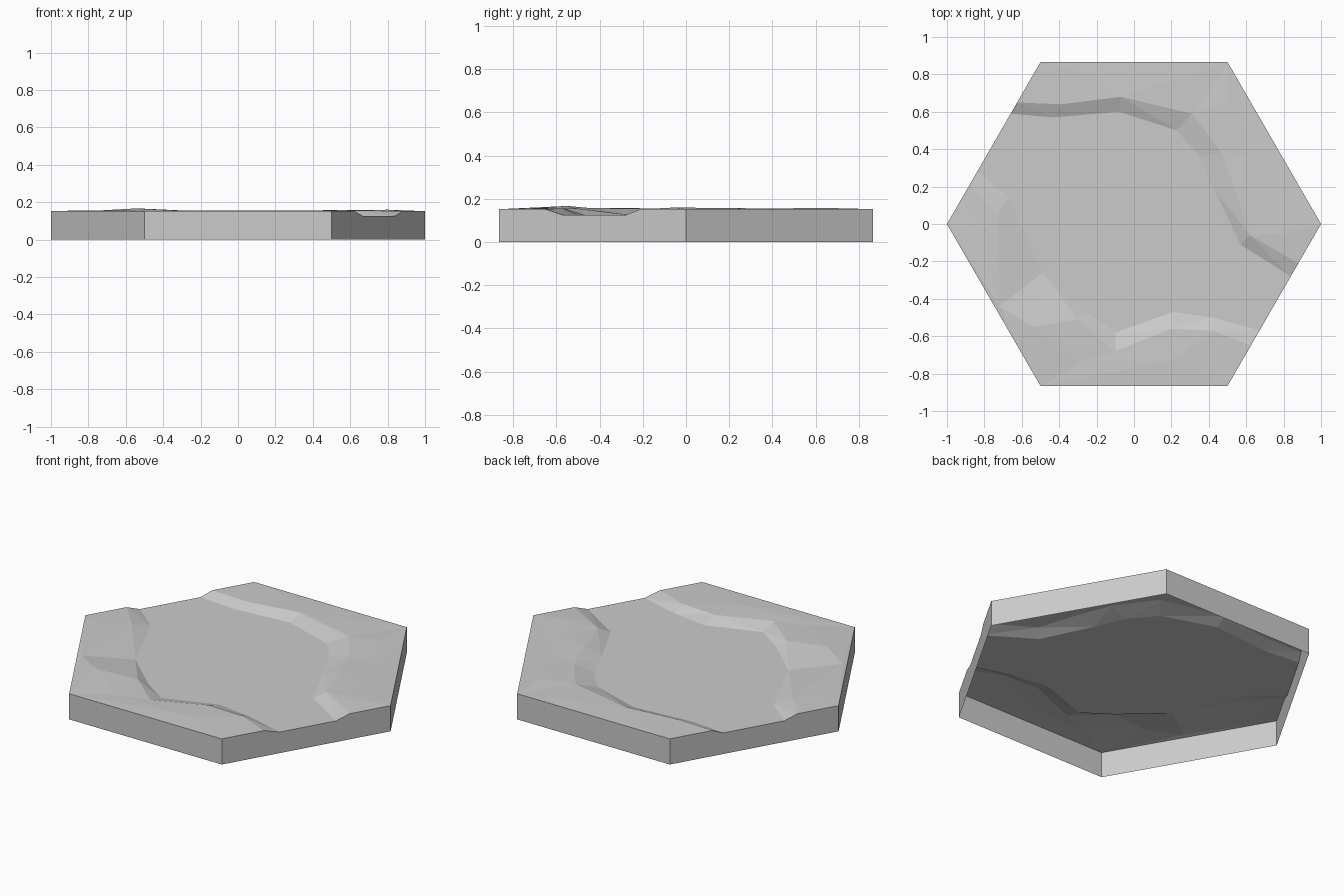
import bpy
import bmesh
from math import sqrt, cos, sin, radians
from mathutils import Vector
from mathutils.geometry import delaunay_2d_cdt

cube = bpy.data.objects.get("Cube")
if cube:
    bpy.data.objects.remove(cube)

TOP, FLOOR = 0.152, 0.125

stone = bpy.data.materials.new("plain_grey")
stone.use_nodes = True
grey = (0.6, 0.6, 0.6, 1)
stone.diffuse_color = grey
stone.node_tree.nodes["Principled BSDF"].inputs["Base Color"].default_value = grey

points, edges = [], []


def add(x, y, z):
    points.append((x, y, z))
    return len(points) - 1


def chain(ids):
    edges.extend(zip(ids, ids[1:]))


def mouth(side, y, z):
    """Point on a slanted hexagon side where the channel runs out."""
    return add(side + y / sqrt(3), y, z)


# hexagon corners, starting at +x and running counter-clockwise
corner = [add(cos(radians(a)), sin(radians(a)), TOP) for a in range(0, 360, 60)]

# channel mouths: bank top, floor, floor, bank top
left = [mouth(-1, y, z) for y, z in ((.65, TOP), (.59, FLOOR), (.28, FLOOR), (.21, TOP))]
right = [mouth(1, y, z) for y, z in ((-.65, TOP), (-.57, FLOOR), (-.28, FLOOR), (-.21, TOP))]
outline = corner[:3] + left + corner[3:] + right
chain(outline + outline[:1])

# foot of each bank
north_foot = [(-.43, .57), (-.08, .6), (.23, .5), (.35, .36), (.43, .18), (.57, -.11)]
south_foot = [(-.67, .14), (-.49, -.26), (-.26, -.47), (-.1, -.58), (.21, -.47), (.42, -.5)]
chain([left[1]] + [add(x, y, FLOOR) for x, y in north_foot] + [right[2]])
chain([left[2]] + [add(x, y, FLOOR) for x, y in south_foot] + [right[1]])

# crest of each bank
north_crest = [(-.39, .64, .152), (-.07, .68, .157), (.31, .59, .154),
               (.47, .38, .153), (.54, .18, .158), (.62, -.06, .156)]
south_crest = [(-.73, .05, .153), (-.72, -.44, .157), (-.54, -.55, .167),
               (-.3, -.51, .156), (-.1, -.68, .152), (.2, -.56, .154), (.42, -.57, .156)]
chain([left[0]] + [add(*p) for p in north_crest] + [right[3]])
chain([left[3]] + [add(*p) for p in south_crest] + [right[0]])

# gentle rises on the plateaus
for bump in ((-.2, .8, .154), (.5, .65, .158), (.62, .36, .155), (.75, .1, .158),
             (.8, -.05, .16), (.2, -.73, .157), (-.28, -.74, .153), (-.85, -.05, .156)):
    add(*bump)

# terrain skin
flat = [Vector(p[:2]) for p in points]
verts, _, faces, orig, _, _ = delaunay_2d_cdt(flat, edges, [], 1, 1e-5)
bm = bmesh.new()
skin = [bm.verts.new((v.x, v.y, points[o[0]][2])) for v, o in zip(verts, orig)]
for f in faces:
    bm.faces.new([skin[i] for i in f])
bmesh.ops.dissolve_limit(bm, angle_limit=0.002, verts=bm.verts[:], edges=bm.edges[:])

# side walls drop to the ground, the underside stays open
rim = [e for e in bm.edges if e.is_boundary]
walls = bmesh.ops.extrude_edge_only(bm, edges=rim)
for v in walls["geom"]:
    if isinstance(v, bmesh.types.BMVert):
        v.co.z = 0
bmesh.ops.recalc_face_normals(bm, faces=bm.faces[:])
if max(bm.faces, key=lambda f: f.calc_area()).normal.z < 0:
    bmesh.ops.reverse_faces(bm, faces=bm.faces[:])

mesh = bpy.data.meshes.new("terrain_tile")
bm.to_mesh(mesh)
bm.free()
mesh.materials.append(stone)
tile = bpy.data.objects.new("terrain_tile", mesh)
bpy.context.collection.objects.link(tile)
